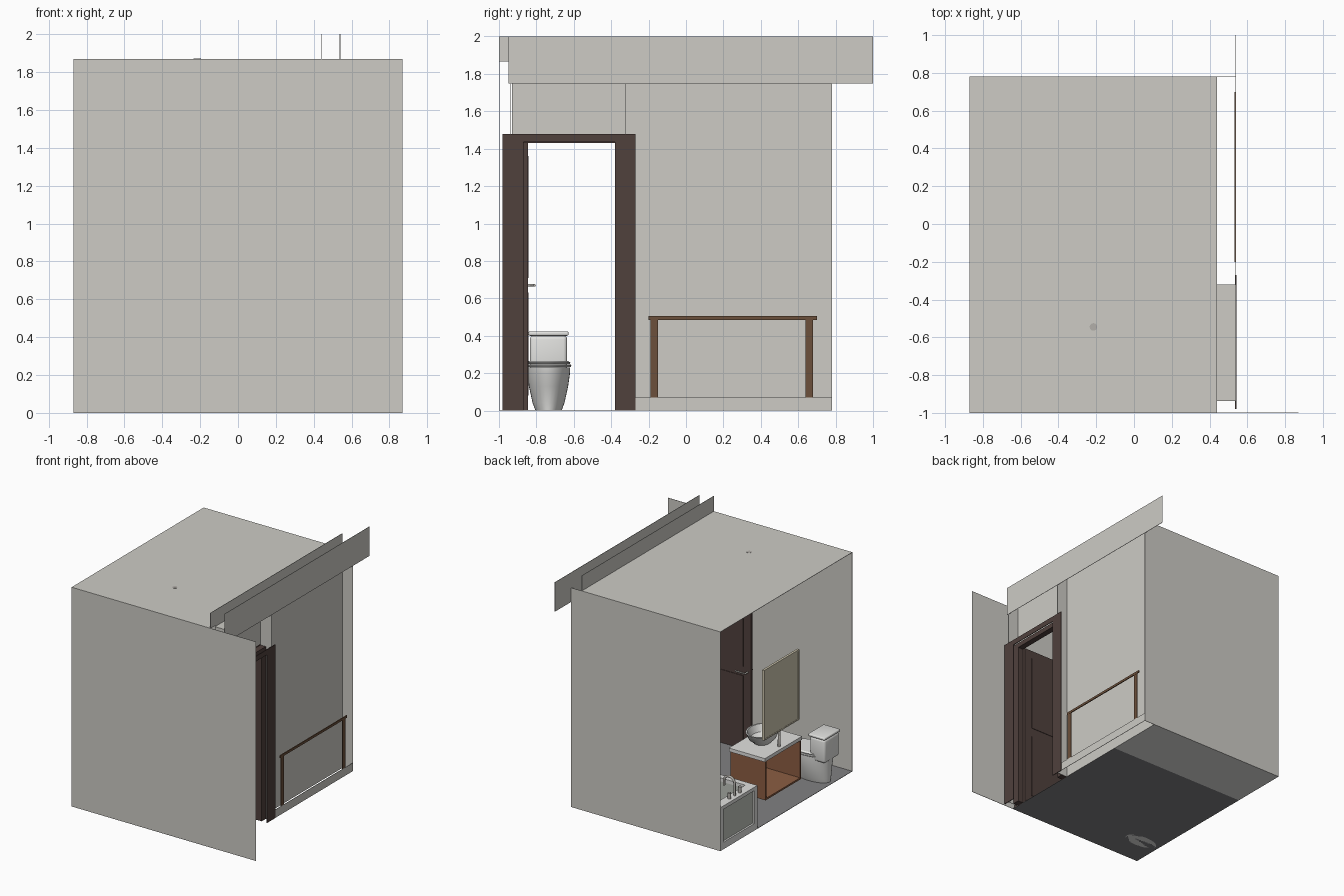
import bpy
import bmesh
from math import pi, sin, cos

cube = bpy.data.objects.get("Cube")
if cube:
    bpy.data.objects.remove(cube, do_unlink=True)


def material(name, r, g, b):
    m = bpy.data.materials.new(name)
    m.use_nodes = True
    m.diffuse_color = (r, g, b, 1)
    m.node_tree.nodes["Principled BSDF"].inputs["Base Color"].default_value = (r, g, b, 1)
    return m


WALL = material("warm_grey_plaster", .61, .60, .56)
FLOOR = material("dark_grey_tile", .22, .22, .225)
DOOR = material("dark_brown_wood", .08, .052, .046)
RAIL = material("mid_brown_wood", .15, .08, .043)
CABINET = material("warm_brown_wood", .26, .11, .055)
WHITE = material("white_ceramic", .76, .76, .74)
MIRROR = material("beige_mirror", .62, .57, .43)
METAL = material("grey_metal", .45, .43, .40)
PANEL = material("grey_green_panel", .52, .55, .50)


def make(name, bm, mat, smooth=False):
    mesh = bpy.data.meshes.new(name)
    bmesh.ops.recalc_face_normals(bm, faces=bm.faces)
    bm.to_mesh(mesh)
    bm.free()
    mesh.materials.append(mat)
    ob = bpy.data.objects.new(name, mesh)
    bpy.context.collection.objects.link(ob)
    if smooth:
        bpy.ops.object.select_all(action='DESELECT')
        ob.select_set(True)
        bpy.context.view_layer.objects.active = ob
        bpy.ops.object.shade_smooth_by_angle()
    return ob


def box(name, mat, x, y, z, bevel=0):
    """Box from (min, max) pairs."""
    bm = bmesh.new()
    bmesh.ops.create_cube(bm, size=1)
    for v in bm.verts:
        for i, (lo, hi) in enumerate((x, y, z)):
            v.co[i] = lo if v.co[i] < 0 else hi
    if bevel:
        bmesh.ops.bevel(bm, geom=bm.edges[:], offset=bevel, segments=3,
                        profile=.5, affect='EDGES')
    return make(name, bm, mat, bool(bevel))


def loft(name, mat, y, rings, n=32):
    """Stack of ellipses: (centre x, radius x, radius y, z)."""
    bm = bmesh.new()
    loops = [[bm.verts.new((cx + rx * cos(2 * pi * i / n), y + ry * sin(2 * pi * i / n), z))
              for i in range(n)] for cx, rx, ry, z in rings]
    for a, b in zip(loops, loops[1:]):
        for i in range(n):
            j = (i + 1) % n
            bm.faces.new((a[i], a[j], b[j], b[i]))
    bm.faces.new(loops[0])
    bm.faces.new(loops[-1])
    return make(name, bm, mat, True)


def tube(name, mat, points, r):
    curve = bpy.data.curves.new(name, 'CURVE')
    curve.dimensions = '3D'
    curve.bevel_depth = r
    curve.bevel_resolution = 2
    curve.use_fill_caps = True
    s = curve.splines.new('POLY')
    s.points.add(len(points) - 1)
    for p, co in zip(s.points, points):
        p.co = (*co, 1)
    curve.materials.append(mat)
    ob = bpy.data.objects.new(name, curve)
    bpy.context.collection.objects.link(ob)


T = .003                    # sheet thickness
L, R, OUT = -.87, .44, .54  # open side, inner wall, outer wall line
F, B, TOP = -1, .78, 1.87   # front, back, ceiling

# Room shell, open on one side
box("front_wall", WALL, (L, -L), (F, F + T), (0, TOP))
box("back_wall", WALL, (L, OUT), (B - T, B), (0, TOP))
box("ceiling", WALL, (L, R), (F, B), (TOP - T, TOP))
box("floor", FLOOR, (L, R), (F, .28), (0, T))
box("side_wall", WALL, (R - T, R), (-.32, B), (0, TOP))
box("wall_over_door", WALL, (R - T, R), (-.93, -.32), (1.48, TOP))
box("upper_parapet", WALL, (R - T, R), (F, B), (TOP, 2))
box("outer_fascia", WALL, (OUT - T, OUT), (-.95, 1), (1.75, 2))
box("outer_kerb", WALL, (OUT - T, OUT), (-.27, B), (0, .07))

# Door recess
for name, y in (("recess_front_side", -.935), ("recess_back_side", -.32)):
    box(name, WALL, (R, OUT), (y - T, y), (0, TOP - .01))
box("recess_top", WALL, (R, OUT), (-.935, -.32), (TOP - .013, TOP - .01))

# Door frame: thin architraves with a deeper lining
for tag, x in (("outer", (OUT - .004, OUT + .002)), ("inner", (R - .006, R - .001))):
    for side, y in (("front", (-.98, -.93)), ("back", (-.32, -.27))):
        box(f"{tag}_{side}_architrave", DOOR, x, y, (0, 1.48))
    box(f"{tag}_top_architrave", DOOR, x, (-.98, -.27), (1.435, 1.48))
    for side, y in (("front", (-.93, -.87)), ("back", (-.38, -.32))):
        box(f"{tag}_{side}_frame", DOOR, x, y, (0, 1.435))
for side, y in (("front", (-.93, -.87)), ("back", (-.38, -.325))):
    box(f"{side}_door_jamb", DOOR, (R, R + .05), y, (0, 1.435))
box("door_head", DOOR, (R, R + .05), (-.93, -.325), (1.43, 1.47))

# Open door leaf with raised panels and lever handles
box("door_leaf", DOOR, (-.02, R), (-.87, -.845), (.004, 1.43))
for side, y in (("back", (-.845, -.841)), ("front", (-.874, -.87))):
    for part, z in (("lower", (.08, .63)), ("upper", (.71, 1.36))):
        box(f"{side}_{part}_door_panel", DOOR, (.05, R - .07), y, z)
for s, y in ((1, -.845), (-1, -.87)):
    tube("door_handle", METAL,
         [(.01, y, .67), (.01, y + s * .035, .67), (.1, y + s * .035, .67)], .007)

# Handrail
box("handrail", RAIL, (OUT - .008, OUT), (-.2, .7), (.485, .505))
for y in (-.17, .66):
    box("handrail_post", RAIL, (OUT - .007, OUT - .001), (y - .02, y + .02), (.07, .485))

# Bathtub along the back wall
y0, y1, h = .28, B - T, .37
box("bathtub_base", WHITE, (L, R - T), (y0, y1), (0, .06))
box("bathtub_front_rim", WHITE, (L, R - T), (y0, y0 + .05), (h - .03, h))
box("bathtub_back_rim", WHITE, (L, R - T), (y1 - .05, y1), (h - .03, h))
for x in (L, R - T - .08):
    box("bathtub_end_rim", WHITE, (x, x + .08), (y0 + .05, y1 - .05), (h - .03, h))
    box("bathtub_end_panel", PANEL, (x + .015, x + .06), (y0 + .03, y1 - .03), (.06, h - .03))
box("bathtub_front_panel", PANEL, (L + .02, R - .02), (y0 + .01, y0 + .045), (.06, h - .03))
box("bathtub_back_panel", WHITE, (L + .02, R - .02), (y1 - .045, y1), (.06, h - .03))
for y in (y0, y1 - .04):
    box("bathtub_post", WHITE, (L, L + .04), (y, y + .04), (.06, h - .03))
tube("bathtub_spout", METAL,
     [(L + .04, .53, h), (L + .04, .53, h + .1)] +
     [(L + .09 - .05 * cos(a * pi / 8), .53, h + .1 + .05 * sin(a * pi / 8)) for a in range(1, 9)]
     + [(L + .14, .53, h + .06)], .01)
for y in (.46, .60):
    tube("bathtub_tap", METAL, [(L + .04, y, h), (L + .04, y, h + .05)], .014)

# Floating washstand, open at the wall side
x0, x1, y0, y1, z0, z1 = L, -.54, -.31, .17, .2, .53
for name, y in (("cabinet_front_side", (y0, y0 + .015)), ("cabinet_back_side", (y1 - .015, y1))):
    box(name, CABINET, (x0, x1), y, (z0, z1))
box("cabinet_doors", CABINET, (x1 - .015, x1), (y0, y1), (z0, z1))
box("cabinet_bottom", CABINET, (x0, x1), (y0, y1), (z0, z0 + .015))
box("washstand_top", WHITE, (x0, x1 + .01), (y0 - .01, y1 + .01), (z1, z1 + .03))
loft("wash_bowl", WHITE, -.06, [(-.68, .06, .07, .56), (-.68, .1, .12, .60), (-.68, .12, .15, .66),
                                (-.68, .108, .138, .66), (-.68, .085, .1, .605), (-.68, .04, .05, .58)])
tube("washstand_tap", METAL, [(-.83, -.07, .56), (-.83, -.07, .7), (-.74, -.07, .69)], .012)

# Wall mirror with a slim frame
y0, y1, z0, z1 = -.285, .187, .715, 1.315
box("mirror_glass", MIRROR, (L + .002, L + .016), (y0, y1), (z0, z1))
for y in (y0, y1 - .012):
    box("mirror_side_frame", MIRROR, (L, L + .02), (y, y + .012), (z0, z1))
for z in (z0, z1 - .012):
    box("mirror_end_frame", MIRROR, (L, L + .02), (y0, y1), (z, z + .012))

# Toilet
y = -.735
loft("toilet_pedestal", WHITE, y, [(-.69, .15, .07, 0), (-.69, .155, .085, .04), (-.68, .17, .105, .13),
                                   (-.67, .19, .115, .2), (-.67, .195, .115, .23)])
loft("toilet_seat", WHITE, y, [(-.665, .195, .118, .232), (-.665, .2, .122, .24), (-.665, .195, .118, .247)])
loft("toilet_lid", WHITE, y, [(-.665, .19, .114, .25), (-.665, .195, .118, .256), (-.665, .18, .105, .265)])
box("toilet_tank", WHITE, (-.865, -.72), (y - .1, y + .1), (.2, .4), .02)
box("toilet_tank_lid", WHITE, (-.868, -.71), (y - .107, y + .107), (.4, .423), .008)

# Small ceiling fitting
loft("ceiling_light", METAL, -.545, [(-.215, .02, .02, TOP - .012), (-.215, .02, .02, TOP + .002)], 16)
